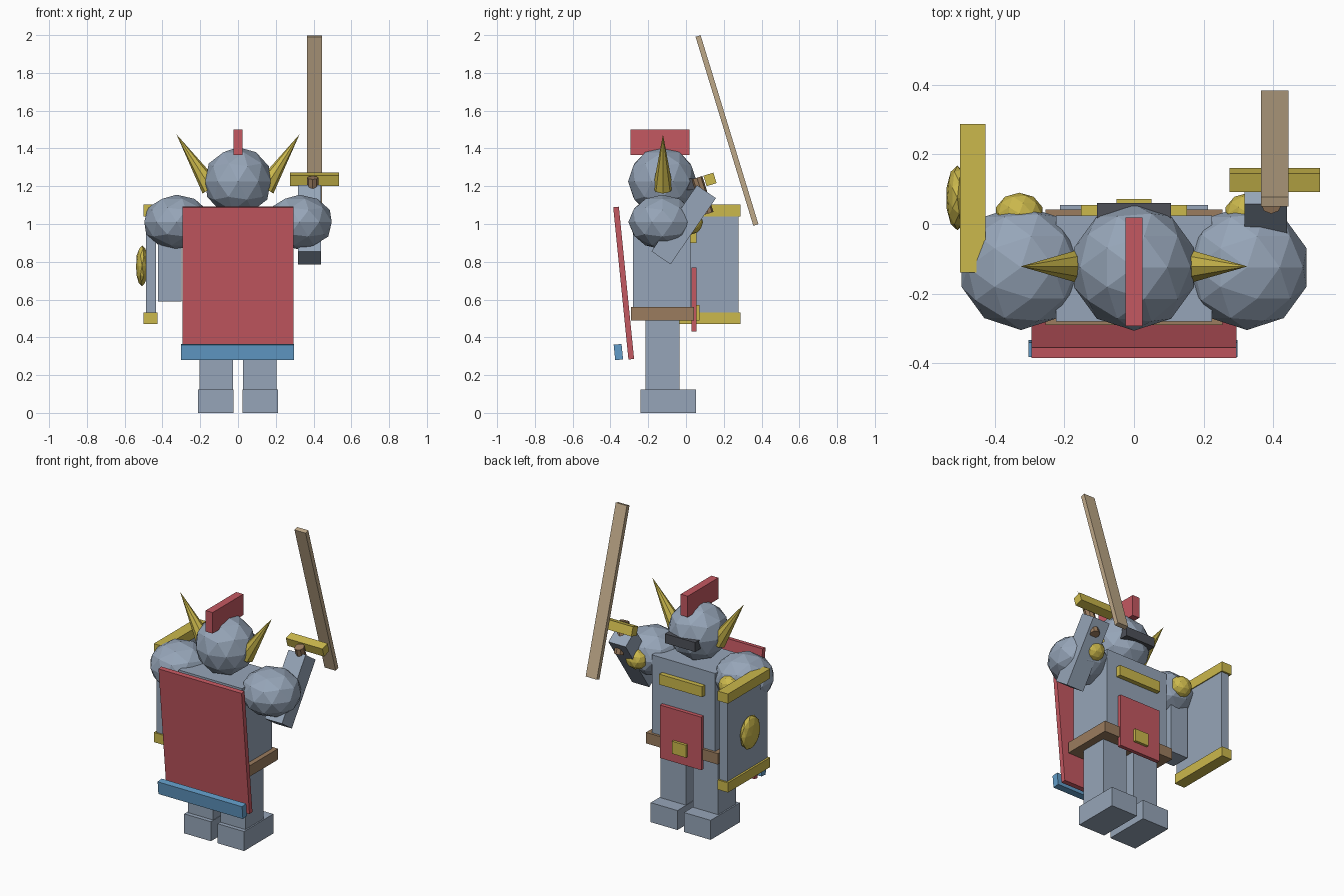
import bpy
import bmesh
from math import radians
from mathutils import Matrix, Vector

cube = bpy.data.objects.get("Cube")
if cube:
    bpy.data.objects.remove(cube, do_unlink=True)


def material(name, *rgb):
    """Flat material from 0-255 display values."""
    linear = [((c / 255 + 0.055) / 1.055) ** 2.4 for c in rgb] + [1]
    mat = bpy.data.materials.new(name)
    mat.use_nodes = True
    mat.diffuse_color = linear
    mat.node_tree.nodes["Principled BSDF"].inputs["Base Color"].default_value = linear
    return mat


steel = material("steel", 150, 165, 184)
red = material("red cloth", 196, 88, 97)
blue = material("blue trim", 98, 156, 200)
gold = material("gold", 203, 184, 76)
leather = material("leather", 155, 124, 94)
wood = material("pale wood", 190, 168, 136)
dark = material("dark visor", 78, 81, 89)


def finish(name, bm, mat, place):
    mesh = bpy.data.meshes.new(name)
    bmesh.ops.recalc_face_normals(bm, faces=bm.faces)
    bm.to_mesh(mesh)
    bm.free()
    mesh.materials.append(mat)
    obj = bpy.data.objects.new(name, mesh)
    obj.matrix_world = place
    bpy.context.collection.objects.link(obj)
    return obj


def box(name, mat, center, size, tilt=0):
    bm = bmesh.new()
    bmesh.ops.create_cube(bm, size=1, matrix=Matrix.Diagonal((*size, 1)))
    return finish(name, bm, mat, Matrix.Translation(center) @ Matrix.Rotation(radians(tilt), 4, "X"))


def span(name, mat, x, y, z):
    """Upright box given by its extent on each axis."""
    pairs = (x, y, z)
    return box(name, mat, [sum(p) / 2 for p in pairs], [p[1] - p[0] for p in pairs])


def ball(name, mat, center, radii):
    bm = bmesh.new()
    bmesh.ops.create_icosphere(bm, subdivisions=2, radius=1, matrix=Matrix.Diagonal((*radii, 1)))
    return finish(name, bm, mat, Matrix.Translation(center))


def rod(name, mat, start, end, r1, r2, sides):
    start, end = Vector(start), Vector(end)
    axis = end - start
    bm = bmesh.new()
    bmesh.ops.create_cone(bm, cap_ends=True, segments=sides, radius1=r1, radius2=r2, depth=axis.length)
    turn = axis.to_track_quat("Z", "Y").to_matrix().to_4x4()
    return finish(name, bm, mat, Matrix.Translation((start + end) / 2) @ turn)


# Torso, belt and clothing plates
span("torso", steel, (-.225, .225), (-.28, .025), (.5, 1.06))
span("belt", leather, (-.255, .255), (-.29, .042), (.49, .56))
span("tabard", red, (-.147, .147), (.03, .055), (.43, .77))
span("belt_buckle", gold, (-.05, .05), (.05, .072), (.49, .57))
span("chest_bar", gold, (-.152, .152), (.02, .055), (.9, .967))

# Head, crest and visor
ball("head", steel, (0, -.125, 1.225), (.182, .182, .182))
span("helmet_crest", red, (-.025, .025), (-.293, .018), (1.365, 1.5))
span("visor", dark, (-.107, .107), (-.02, .06), (1.18, 1.24))

# Paired parts
for side, s in (("left", 1), ("right", -1)):
    box(side + "_leg", steel, (s * .115, -.125, .31), (.178, .18, .4))
    box(side + "_foot", steel, (s * .118, -.094, .0625), (.19, .296, .125))
    ball(side + "_shoulder", steel, (s * .325, -.125, 1.01), (.18, .18, .145))
    ball(side + "_shoulder_stud", gold, (s * .33, .03, 1.01), (.07, .06, .065))
    rod(side + "_horn", gold, (s * .143, -.122, 1.19), (s * .326, -.122, 1.475), .053, 0, 8)

# Arms
box("right_arm", steel, (-.362, -.085, .8), (.125, .125, .42))
box("left_arm", steel, (.379, -.012, .996), (.122, .122, .425), -34.5)

# Cape with its hem
box("cape", red, (0, -.33, .687), (.59, .03, .81), 5.7)
box("cape_hem", blue, (-.003, -.358, .322), (.6, .042, .082), 5.7)

# Sword
box("sword_blade", wood, (.405, .217, 1.495), (.079, .028, 1.046), 17)
box("sword_guard", gold, (.405, .127, 1.236), (.26, .055, .058), 17)
rod("sword_grip", leather, (.395, .117, 1.055), (.395, .058, 1.245), .03, .03, 8)

# Shield
span("shield_panel", steel, (-.487, -.433), (-.13, .277), (.5, 1.07))
for name, z in (("lower", .47), ("upper", 1.04)):
    span(name + "_shield_rim", gold, (-.5, -.427), (-.14, .288), (z, z + .062))
ball("shield_boss", gold, (-.508, .075, .778), (.033, .093, .108))
